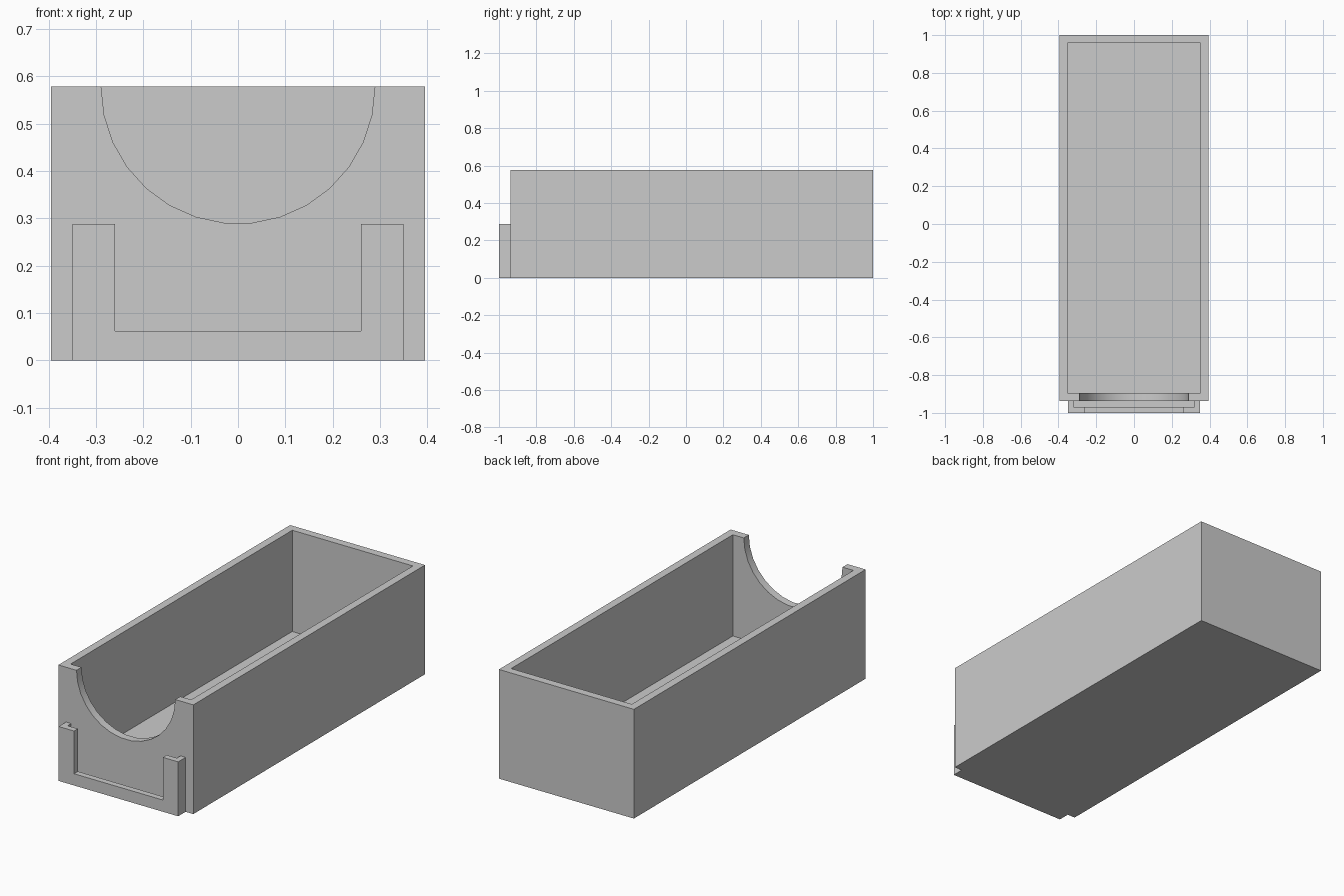
import bpy
import bmesh
import math
from mathutils import Matrix, Vector

if "Cube" in bpy.data.objects:
    bpy.data.objects.remove(bpy.data.objects["Cube"], do_unlink=True)

grey = bpy.data.materials.new("plain_grey")
grey.use_nodes = True
colour = (0.6, 0.6, 0.6, 1)
grey.diffuse_color = colour
grey.node_tree.nodes["Principled BSDF"].inputs["Base Color"].default_value = colour

# Main sizes
HALF_W, HEIGHT = 0.395, 0.578
FRONT, BACK = -0.938, 1.0
WALL = 0.042
RADIUS = HEIGHT / 2


def make_object(name, bm):
    mesh = bpy.data.meshes.new(name)
    bm.to_mesh(mesh)
    bm.free()
    obj = bpy.data.objects.new(name, mesh)
    bpy.context.collection.objects.link(obj)
    mesh.materials.append(grey)
    return obj


def box(name, half_w, y0, y1, z0, z1):
    """Box centred on x, spanning the given depth and height."""
    bm = bmesh.new()
    bmesh.ops.create_cube(bm, size=1)
    bmesh.ops.scale(bm, vec=(2 * half_w, y1 - y0, z1 - z0), verts=bm.verts)
    bmesh.ops.translate(bm, vec=(0, (y0 + y1) / 2, (z0 + z1) / 2), verts=bm.verts)
    return make_object(name, bm)


def cut(obj, cutter):
    """Subtract the cutter from the object, then discard it."""
    cutter.hide_render = True
    mod = obj.modifiers.new("cut", 'BOOLEAN')
    mod.operation = 'DIFFERENCE'
    mod.solver = 'EXACT'
    mod.object = cutter
    bpy.ops.object.select_all(action='DESELECT')
    obj.select_set(True)
    bpy.context.view_layer.objects.active = obj
    bpy.ops.object.modifier_apply(modifier=mod.name)
    bpy.data.objects.remove(cutter, do_unlink=True)


# Open-topped tray
tray = box("tray", HALF_W, FRONT, BACK, 0, HEIGHT)
cut(tray, box("cavity", HALF_W - WALL, FRONT + WALL, BACK - WALL, WALL, HEIGHT + 0.2))

# Round finger scoop through the front wall
bm = bmesh.new()
bmesh.ops.create_cone(bm, cap_ends=True, segments=30, radius1=RADIUS,
                      radius2=RADIUS, depth=0.2)
# Lay the cylinder along y with a vertex level with the rim
lowest = max((v.co for v in bm.verts), key=lambda co: co.x)
turn = Matrix.Rotation(-math.atan2(lowest.y, lowest.x), 4, 'Z')
lay = Matrix.Rotation(math.pi / 2, 4, 'X')
place = Matrix.Translation(Vector((0, FRONT + WALL / 2, HEIGHT)))
bm.transform(place @ lay @ turn)
cut(tray, make_object("scoop", bm))

# Label holder: lip with a window, and a slot open at the top behind it
holder = box("label_holder", 0.35, -1, FRONT, 0, 0.288)
cut(holder, box("slot", 0.32, -0.968, FRONT + 0.1, 0.03, 0.5))
cut(holder, box("window", 0.26, -1.1, -0.95, 0.062, 0.5))

# Smooth the scoop while keeping the corners crisp
bpy.ops.object.select_all(action='DESELECT')
tray.select_set(True)
bpy.context.view_layer.objects.active = tray
bpy.ops.object.shade_smooth_by_angle(angle=math.radians(30))
